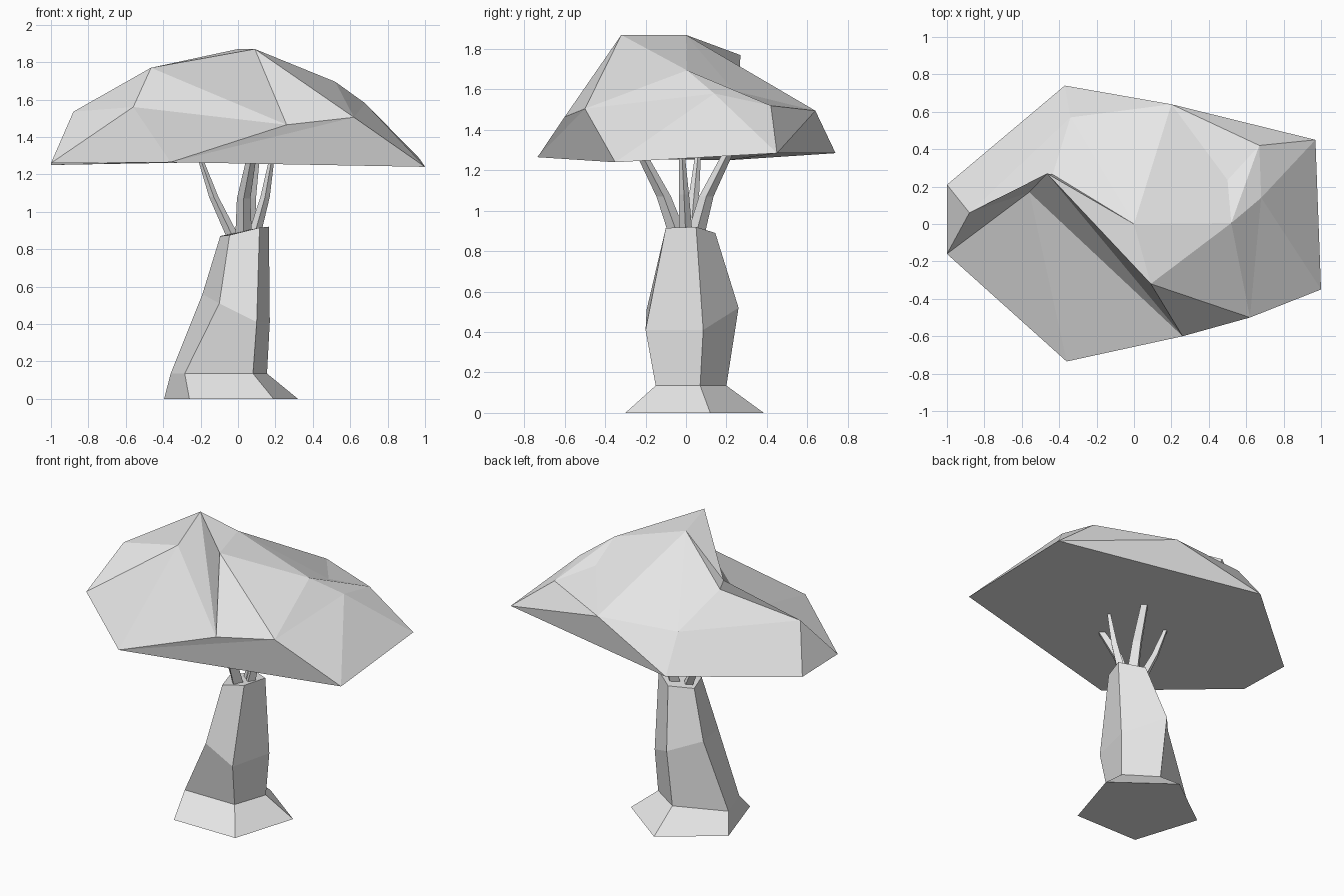
import bpy, bmesh
from math import cos, sin, tau
from mathutils import Vector

cube = bpy.data.objects.get("Cube")
if cube:
    bpy.data.objects.remove(cube, do_unlink=True)

grey = bpy.data.materials.new("plain grey")
grey.use_nodes = True
shade = (0.8, 0.8, 0.8, 1)
grey.diffuse_color = shade
grey.node_tree.nodes["Principled BSDF"].inputs["Base Color"].default_value = shade


def finish(bm, name):
    bmesh.ops.recalc_face_normals(bm, faces=bm.faces[:])
    mesh = bpy.data.meshes.new(name)
    bm.to_mesh(mesh)
    bm.free()
    mesh.materials.append(grey)
    obj = bpy.data.objects.new(name, mesh)
    bpy.context.collection.objects.link(obj)
    return obj


def add_ring(bm, points):
    return [bm.verts.new(p) for p in points]


def stitch(bm, lower, upper, steps):
    """Join two closed rings; each step advances the Lower or Upper ring."""
    i = j = 0
    for step in steps:
        a, b = lower[i % len(lower)], upper[j % len(upper)]
        if step == "L":
            i += 1
            bm.faces.new((a, lower[i % len(lower)], b))
        else:
            j += 1
            bm.faces.new((a, upper[j % len(upper)], b))


def loft(name, rings):
    """Tube through equal-sized rings, capped at both ends."""
    bm = bmesh.new()
    rings = [add_ring(bm, r) for r in rings]
    for low, high in zip(rings, rings[1:]):
        n = len(low)
        for i in range(n):
            k = (i + 1) % n
            bm.faces.new((low[i], low[k], high[k], high[i]))
    bm.faces.new(rings[0][::-1])
    bm.faces.new(rings[-1])
    return finish(bm, name)


def branch(name, path, radii, sides=4):
    rings = []
    for p, r in zip(path, radii):
        rings.append([Vector(p) + Vector((cos(tau * i / sides), sin(tau * i / sides), 0)) * r
                      for i in range(sides)])
    return loft(name, rings)


# Canopy: rim, shoulder and crown outlines, counter-clockwise from the left end
bm = bmesh.new()
rim = add_ring(bm, [(-1, .21, 1.25), (-1, -.16, 1.26), (-.36, -.735, 1.265),
                    (1, -.35, 1.24), (.97, .45, 1.285), (-.37, .74, 1.285)])
shoulder = add_ring(bm, [(-.88, .06, 1.535), (-.56, .17, 1.56), (.26, -.6, 1.465),
                         (.62, -.5, 1.505), (.68, .14, 1.58), (.67, .42, 1.52),
                         (.2, .64, 1.495), (-.34, .57, 1.51)])
crown = add_ring(bm, [(-.465, .27, 1.77), (.09, -.32, 1.87), (.52, .005, 1.695),
                      (.5, .235, 1.595), (0, 0, 1.87), (-.435, .265, 1.7)])
stitch(bm, rim, shoulder, "LULUULULUULULU")
stitch(bm, shoulder, crown, "LLULULLULULULU")
bm.faces.new(rim[::-1])
peak = crown[4]
fan = [crown[5]] + crown[:4]
for a, b in zip(fan, fan[1:]):
    bm.faces.new((peak, a, b))
finish(bm, "canopy")

# Trunk: flared five-sided foot, bulging middle, narrow leaning top
loft("trunk", [
    [(-.26, -.3, 0), (.19, -.3, 0), (.32, .12, 0), (-.035, .385, 0), (-.395, .12, 0)],
    [(-.285, -.15, .135), (.08, -.15, .135), (.155, .07, .135), (-.04, .2, .135), (-.36, .07, .135)],
    [(-.1, -.195, .51), (.1, -.2, .41), (.17, .085, .41), (-.04, .26, .52), (-.19, .09, .56)],
    [(-.045, -.1, .875), (.115, -.1, .915), (.165, .05, .92), (.03, .145, .89), (-.095, .05, .87)],
])

# Branches: bent tapering limbs from the trunk top into the canopy
thin, thick = (.035, .025, .014), (.045, .036, .026)
limbs = {
    "front_branch": ((.03, -.03, .85), (.03, -.11, 1.07), (.07, -.22, 1.28), thick),
    "right_branch": ((-.02, .02, .85), (-.13, .04, 1.08), (-.2, .06, 1.28), thin),
    "left_branch": ((.08, 0, .85), (.145, -.01, 1.08), (.18, -.02, 1.28), thin),
    "back_branch": ((.05, .04, .85), (.06, .1, 1.07), (.09, .21, 1.29), thick),
}
for name, (start, bend, end, radii) in limbs.items():
    branch(name, (start, bend, end), radii)
